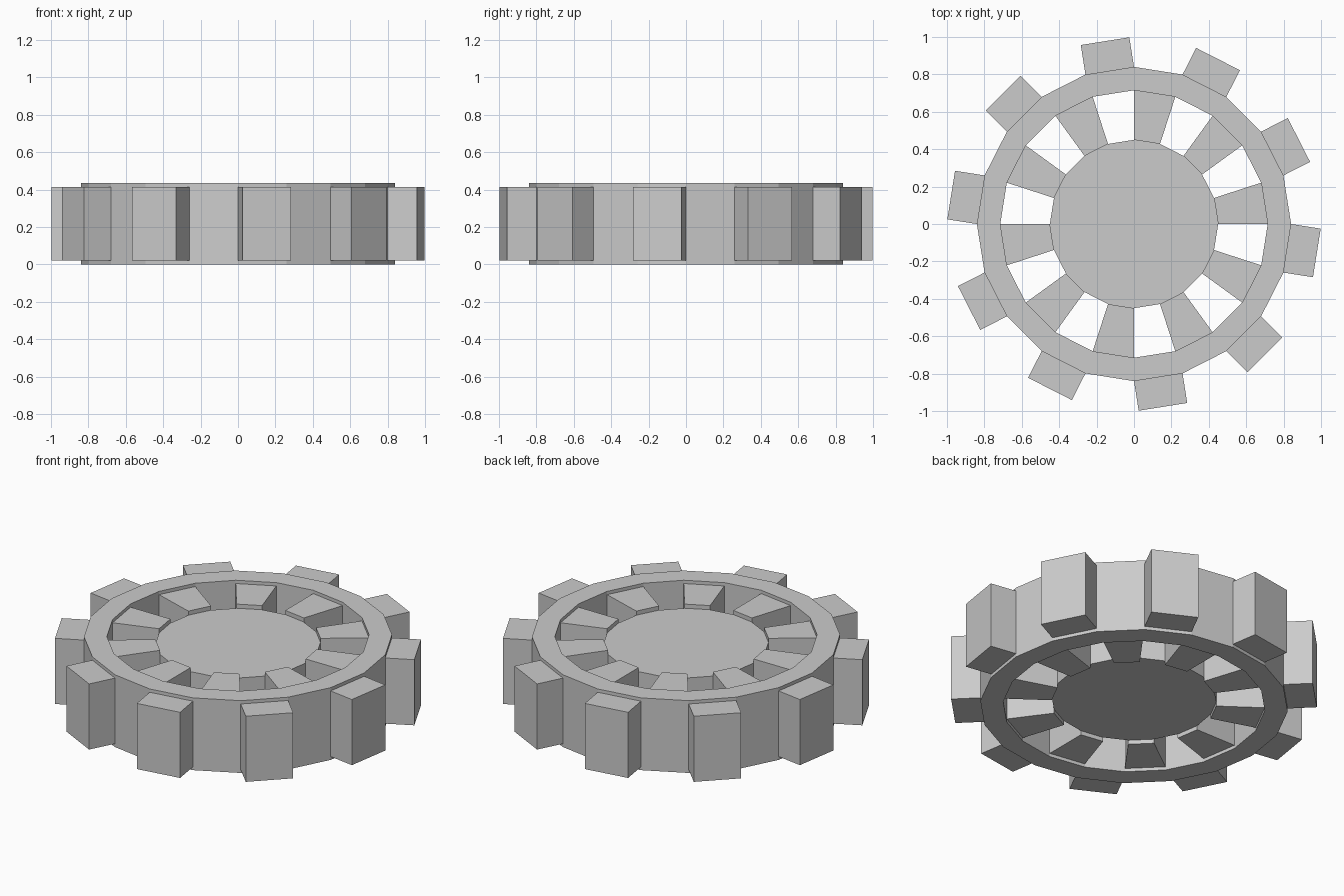
import bpy, bmesh
from math import sin, cos, pi

if "Cube" in bpy.data.objects:
    bpy.data.objects.remove(bpy.data.objects["Cube"])

N = 20            # sides of the wheel
H = 0.435         # rim height
STEP = 2 * pi / N


def pt(r, i):
    return (r * cos(i * STEP), r * sin(i * STEP))


def make_object(name, bm):
    bmesh.ops.recalc_face_normals(bm, faces=bm.faces)
    me = bpy.data.meshes.new(name)
    bm.to_mesh(me)
    bm.free()
    ob = bpy.data.objects.new(name, me)
    bpy.context.collection.objects.link(ob)
    return ob


def add_prism(bm, outline, z0, z1):
    low = [bm.verts.new((x, y, z0)) for x, y in outline]
    top = [bm.verts.new((x, y, z1)) for x, y in outline]
    bm.faces.new(low[::-1])
    bm.faces.new(top)
    n = len(outline)
    for i in range(n):
        j = (i + 1) % n
        bm.faces.new((low[i], low[j], top[j], top[i]))


# Outer rim: square section swept round 20 sides
bm = bmesh.new()
section = [(0.84, 0), (0.84, H), (0.715, H), (0.715, 0)]
rings = [[bm.verts.new((*pt(r, i), z)) for r, z in section] for i in range(N)]
for i in range(N):
    a, b = rings[i], rings[(i + 1) % N]
    for k in range(4):
        m = (k + 1) % 4
        bm.faces.new((a[k], b[k], b[m], a[m]))
make_object("rim", bm)

# Teeth: blocks pushed straight out from every second outer face
bm = bmesh.new()
for i in range(1, N, 2):
    a, b = pt(0.84, i), pt(0.84, i + 1)
    dx, dy = pt(0.16, i + 0.5)
    add_prism(bm, [a, (a[0] + dx, a[1] + dy), (b[0] + dx, b[1] + dy), b],
              0.02, H - 0.02)
make_object("teeth", bm)

# Spokes: tapered blocks from the other faces in to the hub
bm = bmesh.new()
for i in range(0, N, 2):
    add_prism(bm, [pt(0.45, i), pt(0.715, i), pt(0.715, i + 1), pt(0.45, i + 1)],
              0.02, H - 0.02)
make_object("spokes", bm)

# Hub: solid disc set slightly below the spokes
bm = bmesh.new()
add_prism(bm, [pt(0.45, i) for i in range(N)], 0.045, H - 0.045)
make_object("hub", bm)
